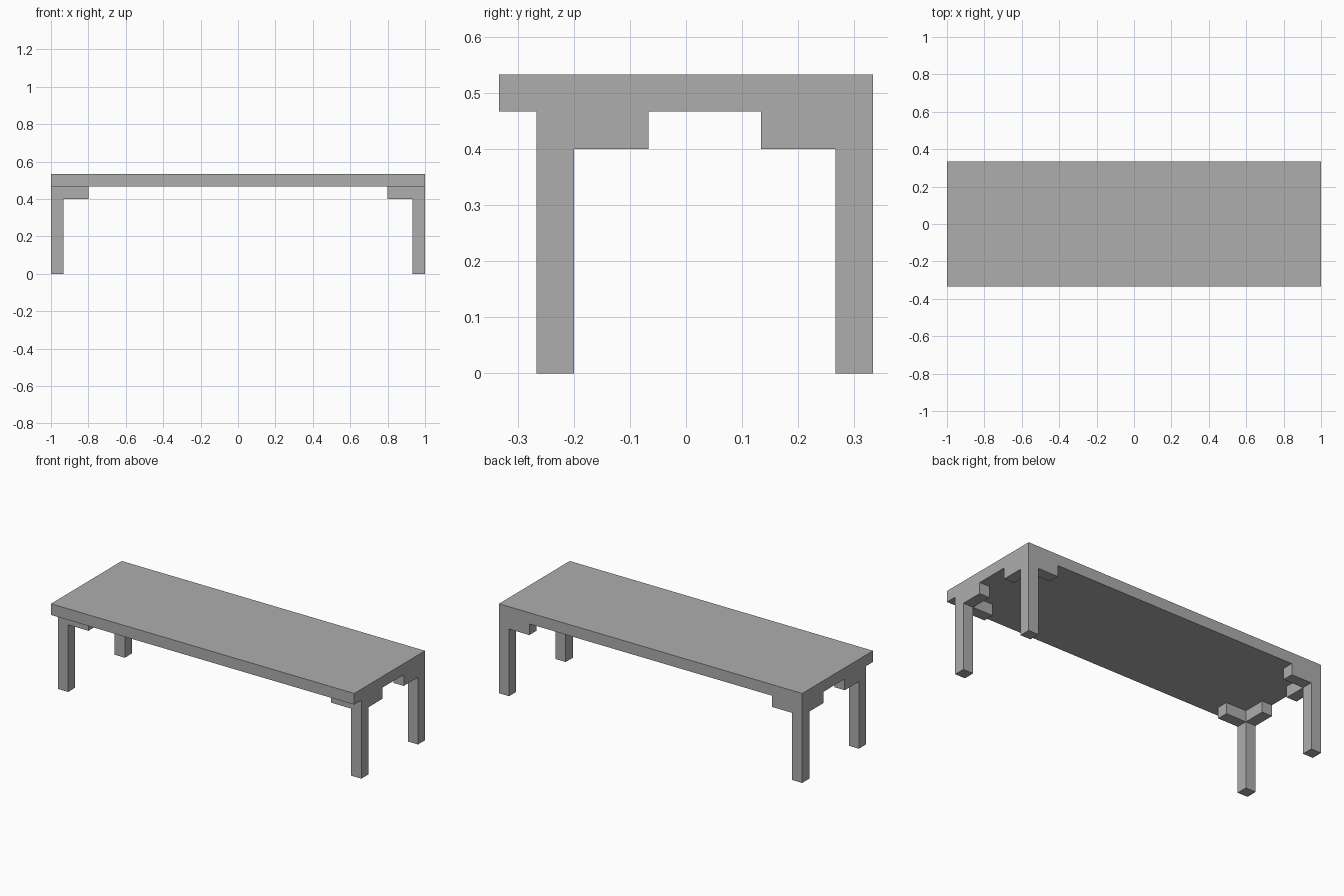
import bpy

cube = bpy.data.objects.get("Cube")
if cube:
    bpy.data.objects.remove(cube, do_unlink=True)

U = 1 / 15  # board thickness, the module of the whole table

grey = bpy.data.materials.new("plain grey")
grey.use_nodes = True
colour = (0.42, 0.42, 0.42, 1)
grey.diffuse_color = colour
grey.node_tree.nodes["Principled BSDF"].inputs["Base Color"].default_value = colour


def box(name, low, high):
    """Axis-aligned box between two corners given in modules."""
    bpy.ops.mesh.primitive_cube_add(size=1)
    obj = bpy.context.object
    obj.name = name
    obj.location = [(a + b) / 2 * U for a, b in zip(low, high)]
    obj.scale = [(b - a) * U for a, b in zip(low, high)]
    bpy.ops.object.transform_apply(location=True, rotation=False, scale=True)
    obj.data.materials.append(grey)
    return obj


# Table top
top = box("table_top", (-15, -5, 7), (15, 5, 8))


def mirrored_box(name, low, high):
    """Box on the left end, mirrored to the right end."""
    obj = box(name, low, high)
    mirror = obj.modifiers.new("Mirror", 'MIRROR')
    mirror.mirror_object = top


# Legs with a long and a cross brace; the front pair is set back one module
for side, y, cross in (("front", -4, (-3, -1)), ("back", 4, (2, 4))):
    mirrored_box(side + "_legs", (14, y, 0), (15, y + 1, 7))
    mirrored_box(side + "_long_braces", (12, y, 6), (14, y + 1, 7))
    mirrored_box(side + "_cross_braces", (14, cross[0], 6), (15, cross[1], 7))
